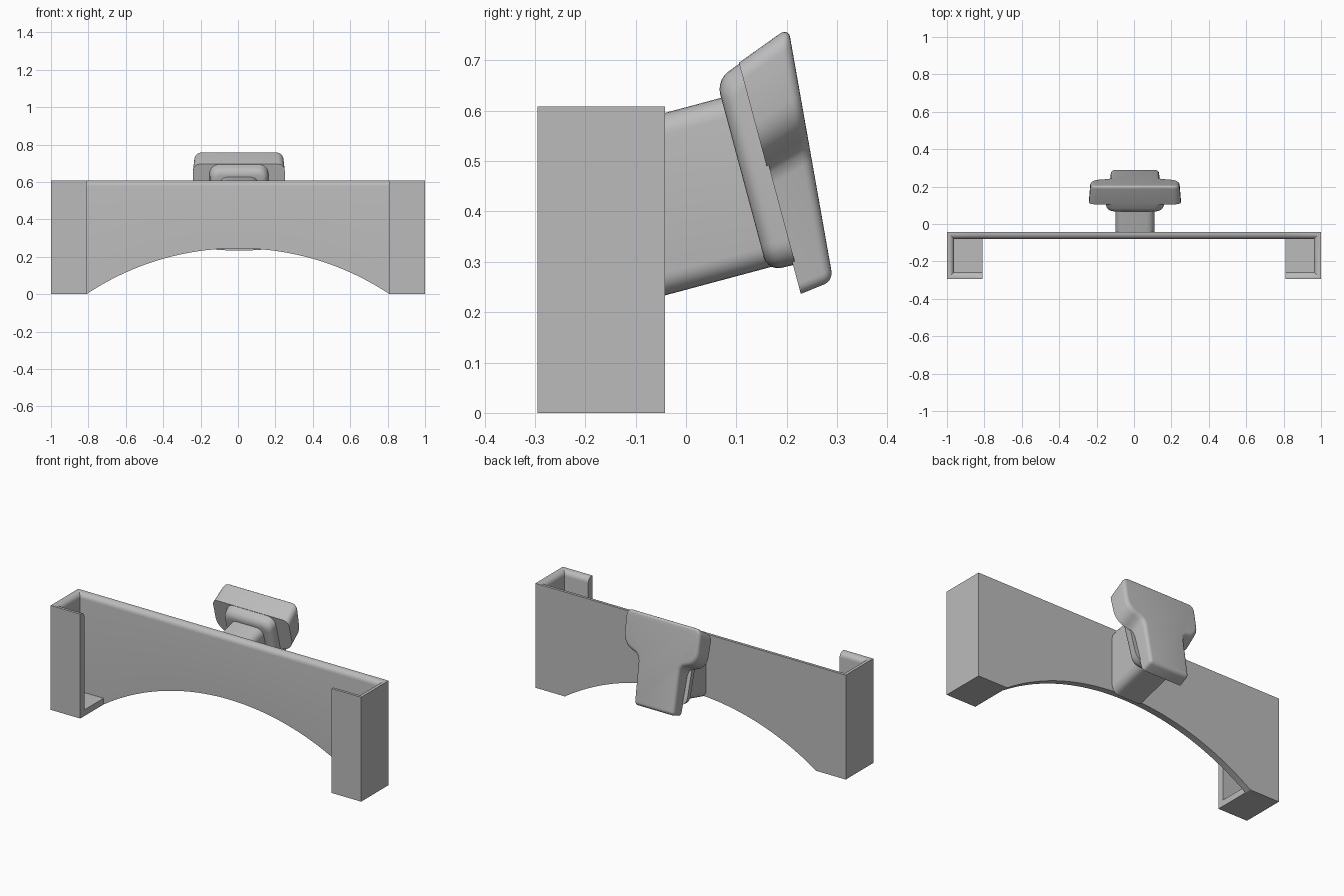
import bpy, bmesh, math
from mathutils import Vector

if "Cube" in bpy.data.objects:
    bpy.data.objects.remove(bpy.data.objects["Cube"])

grey = bpy.data.materials.new("plain grey")
grey.use_nodes = True
grey.diffuse_color = (0.5, 0.5, 0.5, 1)
grey.node_tree.nodes["Principled BSDF"].inputs["Base Color"].default_value = (0.5, 0.5, 0.5, 1)


def loft(name, rings, round_end=0):
    """Skin equal rings of points, cap both ends, optionally round the last cap's rim."""
    bm = bmesh.new()
    loops = [[bm.verts.new(p) for p in ring] for ring in rings]
    n = len(loops[0])
    for a, b in zip(loops, loops[1:]):
        for i in range(n):
            j = (i + 1) % n
            bm.faces.new((a[i], a[j], b[j], b[i]))
    bm.faces.new(loops[0])
    end_cap = bm.faces.new(loops[-1])
    bmesh.ops.recalc_face_normals(bm, faces=bm.faces)
    if round_end:
        bmesh.ops.bevel(bm, geom=list(end_cap.edges), offset=round_end, segments=5,
                        profile=0.5, affect='EDGES', clamp_overlap=True)
    mesh = bpy.data.meshes.new(name)
    bm.to_mesh(mesh)
    bm.free()
    mesh.materials.append(grey)
    obj = bpy.data.objects.new(name, mesh)
    bpy.context.collection.objects.link(obj)
    bpy.ops.object.select_all(action='DESELECT')
    obj.select_set(True)
    bpy.context.view_layer.objects.active = obj
    bpy.ops.object.shade_smooth_by_angle(angle=math.radians(30))
    return obj


def arc(cx, cy, r, start, end, steps=6):
    angles = [math.radians(start + (end - start) * i / steps) for i in range(steps + 1)]
    return [(cx + r * math.cos(a), cy + r * math.sin(a)) for a in angles]


def rounded_rect(half, low, high, r):
    return (arc(half - r, high - r, r, 90, 0) + arc(half - r, low + r, r, 0, -90)
            + arc(r - half, low + r, r, -90, -180) + arc(r - half, high - r, r, 180, 90))


# Wall: a C-shaped strip with a rounded inner rim and an arched lower edge
FRONT, BACK, THICK, TOP, LIP, RISE = -0.295, -0.042, 0.038, 0.608, 0.81, 0.245
radius = (LIP ** 2 + RISE ** 2) / (2 * RISE)


def arch(x):
    return max(0, RISE - radius + math.sqrt(radius ** 2 - x ** 2))


inside = 1 - THICK
stations = [((-LIP, FRONT), (-LIP, FRONT + THICK), 0),
            ((-1, FRONT), (-inside, FRONT + THICK), 0),
            ((-1, BACK), (-inside, BACK - THICK), 0)]
for i in range(41):
    x = -LIP + 2 * LIP * i / 40
    stations.append(((x, BACK), (x, BACK - THICK), arch(x)))
stations += [((-o[0], o[1]), (-n[0], n[1]), z) for o, n, z in reversed(stations[:3])]

rim = arc(THICK - 0.03, TOP - 0.03, 0.03, 90, 0)
rings = []
for outer, inner, bottom in stations:
    section = [(0, bottom), (0, TOP)] + rim + [(THICK, bottom)]
    ring = []
    for depth, z in section:
        p = Vector(outer).lerp(Vector(inner), depth / THICK)
        ring.append((p.x, p.y, z))
    rings.append(ring)
loft("arched_bracket", rings)

# Floors of the two end pockets
for side, label in ((1, "left"), (-1, "right")):
    corners = [(LIP, FRONT + 0.01), (0.98, FRONT + 0.01), (0.98, BACK - 0.01), (LIP, BACK - 0.01)]
    loft(label + "_pocket_floor", [[(side * x, y, z) for x, y in corners] for z in (0, 0.036)])

# Tilted frame for the rear hook: x across, v up along the head, w out from it
TILT = math.radians(15)
up = Vector((0, -math.sin(TILT), math.cos(TILT)))
out = Vector((0, math.cos(TILT), math.sin(TILT)))
origin = Vector((0.005, 0.105, 0.695))


def place(x, v, w):
    return origin + Vector((x, 0, 0)) + up * v + out * w


# Stem: rounded bar that ends flush on the wall
bar = [place(x, v, -0.03) for x, v in rounded_rect(0.105, -0.408, -0.058, 0.042)]
root = [p + out * ((BACK - 0.003 - p.y) / out.y) for p in bar]
loft("hook_stem", [root, bar])

# Collar between stem and head
wide = [place(x, v, 0.005) for x, v in rounded_rect(0.158, -0.416, 0, 0.05)]
narrow = [place(x, v, -0.052) for x, v in rounded_rect(0.15, -0.414, -0.022, 0.05)]
loft("hook_collar", [wide, narrow], 0.028)

# Head: T-shaped paddle, thicker and taller toward the top
half = (arc(0.21, -0.035, 0.035, 90, 0, 5) + arc(0.165, -0.125, 0.08, 0, -75, 6)
        + [(0.158, -0.212), (0.142, -0.228), (0.136, -0.25)]
        + arc(0.112, -0.455, 0.02, 0, -90, 4))
outline = half + [(-x, v) for x, v in reversed(half)]
front = [place(x, v, 0) for x, v in outline]
back = [place(x * 0.97, 0.042 + v * 1.07, 0.113 + v * 0.093) for x, v in outline]
loft("hook_head", [front, back], 0.024)
